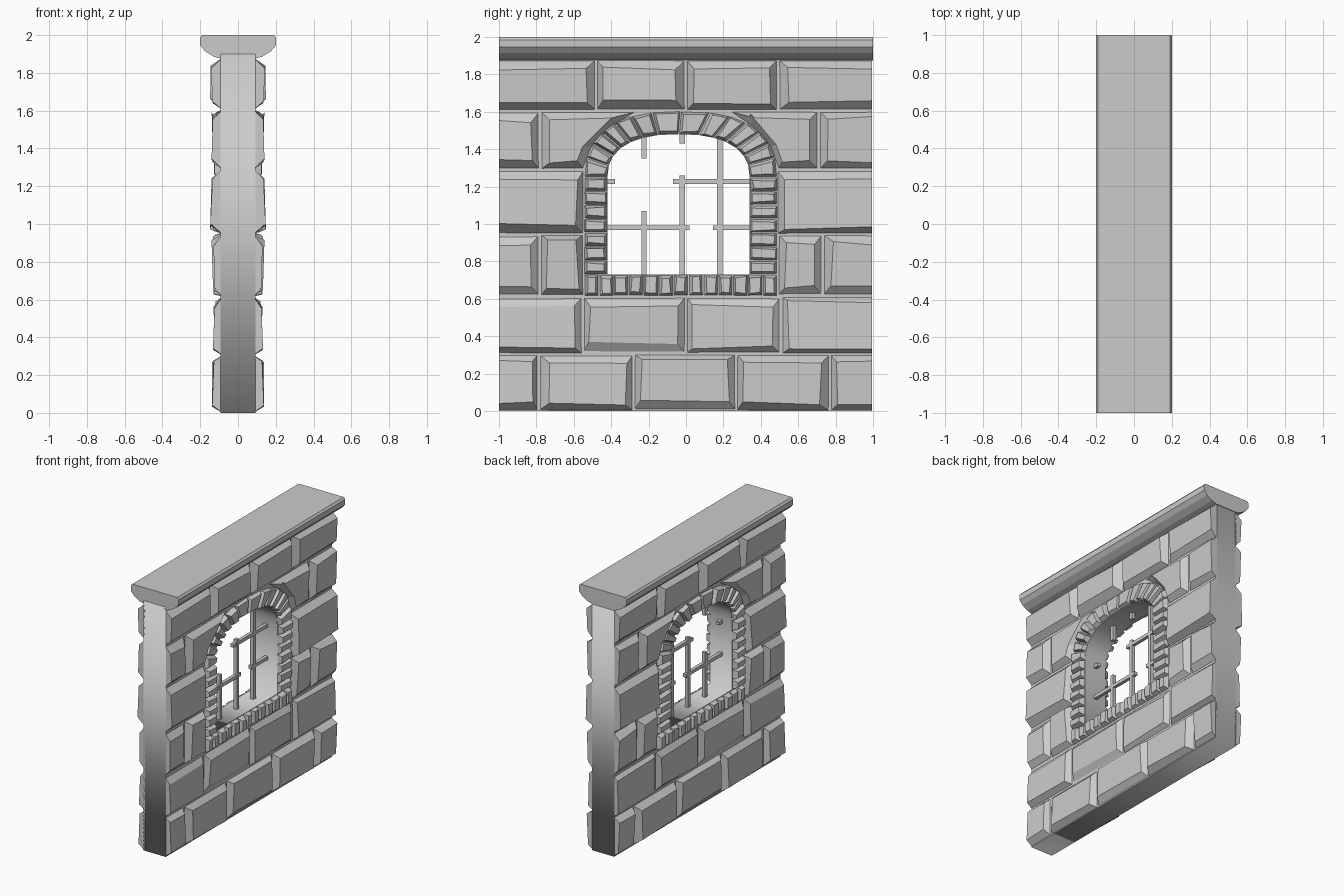
import bpy, bmesh, math, random
from mathutils import Matrix, Vector

if "Cube" in bpy.data.objects:
    bpy.data.objects.remove(bpy.data.objects["Cube"])

random.seed(4)
CORE = 0.093


def finish(name, bm, mirror=False):
    bmesh.ops.recalc_face_normals(bm, faces=bm.faces)
    me = bpy.data.meshes.new(name)
    bm.to_mesh(me)
    bm.free()
    ob = bpy.data.objects.new(name, me)
    bpy.context.collection.objects.link(ob)
    if mirror:
        mod = ob.modifiers.new("other_face", 'MIRROR')
        mod.use_axis[0] = True
        mod.use_mirror_merge = False
    return ob


def inset_poly(poly, width):
    """Offset each edge inward (counter-clockwise polygon); wall ends stay flush."""
    lines = []
    n = len(poly)
    for i in range(n):
        a, b = Vector(poly[i]), Vector(poly[(i + 1) % n])
        d = (b - a).normalized()
        flush = abs(a.x) > 0.98 and abs(b.x) > 0.98
        w = 0 if flush else width * random.uniform(0.75, 1.25)
        lines.append((a + Vector((-d.y, d.x)) * w, d))
    out = []
    for i in range(n):
        (p, d), (q, e) = lines[i - 1], lines[i]
        cross = d.x * e.y - d.y * e.x
        s = ((q - p).x * e.y - (q - p).y * e.x) / cross if abs(cross) > 0.02 else (q - p).dot(d)
        out.append(p + d * s)
    return out


def stone(bm, poly, depth, width, jitter):
    """Rough bevelled block standing proud of the core, outline given in y, z."""
    tilt = random.uniform(-0.05, 0.05)
    mid = sum(p[1] for p in poly) / len(poly)
    base = [bm.verts.new((CORE - 0.01, y, z)) for y, z in poly]
    top = []
    for p in inset_poly(poly, width):
        y = p.x if abs(p.x) > 0.98 else p.x + random.uniform(-jitter, jitter)
        top.append(bm.verts.new((depth + tilt * (p.y - mid), y,
                                 p.y + random.uniform(-jitter, jitter))))
    n = len(poly)
    bm.faces.new(top)
    bm.faces.new(base[::-1])
    for i in range(n):
        j = (i + 1) % n
        bm.faces.new((base[i], base[j], top[j], top[i]))


def arch(t, cy, a, b, n):
    """Flattened arch point, t from 0 (right) to 1 (left)."""
    c, s = math.cos(t * math.pi), math.sin(t * math.pi)
    return (cy + a * math.copysign(abs(c) ** (2 / n), c), 1.25 + b * abs(s) ** (2 / n))


def inner(t):
    return arch(t, -0.04, 0.38, 0.23, 2.4)


def outer(t):
    return arch(t, -0.028, 0.517, 0.355, 2.5)


# Wall core with the arched window cut through it
cu = bpy.data.curves.new("wall_core", 'CURVE')
cu.dimensions = '2D'
cu.fill_mode = 'BOTH'
cu.extrude = CORE
opening = [(-0.42, 0.73), (0.34, 0.73)] + [inner(i / 14) for i in range(15)]
for pts in ([(-1, 0), (0.995, 0), (0.995, 1.9), (-1, 1.9)], opening):
    sp = cu.splines.new('POLY')
    sp.points.add(len(pts) - 1)
    for q, (y, z) in zip(sp.points, pts):
        q.co = (y, z, 0, 1)
    sp.use_cyclic_u = True
core = bpy.data.objects.new("wall_core", cu)
core.matrix_world = Matrix(((0, 0, 1, 0), (1, 0, 0, 0), (0, 1, 0, 0), (0, 0, 0, 1)))
bpy.context.collection.objects.link(core)

# Courses of large blocks: bottom, top, depth, runs of joints
E = 0.995
courses = [
    (0.0, 0.305, 0.135, [[-1, -0.79, -0.28, 0.27, 0.77, E]]),
    (0.305, 0.615, 0.124, [[-1, -0.55, 0.0, 0.51, E]]),
    (0.615, 0.945, 0.132, [[-1, -0.78, -0.545], [0.49, 0.73, E]]),
    (0.945, 1.29, 0.139, [[-1, -0.545], [0.485, E]]),
    (1.29, 1.605, 0.133, [[-1, -0.78], [0.71, E]]),
    (1.605, 1.88, 0.142, [[-1, -0.48, 0.0, 0.49, E]]),
]
for k, (z0, z1, depth, runs) in enumerate(courses):
    bm = bmesh.new()
    for run in runs:
        for y0, y1 in zip(run, run[1:]):
            stone(bm, [(y0, z0), (y1, z0), (y1, z1), (y0, z1)],
                  depth + random.uniform(-0.005, 0.005), 0.045, 0.01)
    if k == 4:
        # blocks shaped to the arch
        stone(bm, [(-0.78, z0), (-0.545, z0), (-0.5, 1.41), (-0.4, 1.51), (-0.25, z1), (-0.78, z1)],
              0.135, 0.045, 0.008)
        stone(bm, [(0.49, z0), (0.71, z0), (0.71, z1), (0.22, z1), (0.36, 1.51), (0.45, 1.41)],
              0.135, 0.045, 0.008)
    finish("block_course_%d" % (k + 1), bm, True)

# Small stones around the window: sill, jambs, arch
bm = bmesh.new()


def small(poly):
    stone(bm, poly, 0.125 + random.uniform(-0.008, 0.008), 0.016, 0.005)


N = 13
for i in range(N):
    y0, y1 = (-0.545 + 1.034 * j / N for j in (i, i + 1))
    small([(y0, 0.615), (y1, 0.615), (y1, 0.73), (y0, 0.73)])
for i in range(7):
    z0, z1 = (0.73 + 0.52 * j / 7 for j in (i, i + 1))
    small([(-0.545, z0), (-0.42, z0), (-0.42, z1), (-0.545, z1)])
    small([(0.34, z0), (0.489, z0), (0.489, z1), (0.34, z1)])
for i in range(14):
    t0, t1 = i / 14, (i + 1) / 14
    small([inner(t0), outer(t0), outer(t1), inner(t1)])
finish("window_surround", bm, True)

# Coping along the top
half = [(0.09, 1.875), (0.13, 1.887), (0.175, 1.915), (0.2, 1.945), (0.202, 1.985), (0.19, 2.0)]
profile = half + [(-x, z) for x, z in reversed(half)]
bm = bmesh.new()
face = bm.faces.new([bm.verts.new((x, -1, z)) for x, z in profile])
ext = bmesh.ops.extrude_face_region(bm, geom=[face], use_keep_orig=True)
bmesh.ops.translate(bm, vec=(0, 2, 0),
                    verts=[g for g in ext["geom"] if isinstance(g, bmesh.types.BMVert)])
finish("coping", bm)

# Broken window bars
bm = bmesh.new()


def bar(y0, y1, z0, z1, w):
    m = Matrix.Translation((0, (y0 + y1) / 2, (z0 + z1) / 2)) @ Matrix.Diagonal((w, y1 - y0, z1 - z0, 1))
    bmesh.ops.create_cube(bm, size=1, matrix=m)


for y, z0, z1 in [(-0.225, 0.72, 1.07), (-0.225, 1.35, 1.5), (-0.02, 0.72, 1.26),
                  (-0.02, 1.43, 1.5), (0.18, 0.72, 1.5)]:
    bar(y - 0.014, y + 0.014, z0, z1, 0.028)
for z, y0, y1 in [(0.98, -0.43, 0.02), (0.98, 0.145, 0.35), (1.227, -0.43, -0.38), (1.227, -0.07, 0.35)]:
    bar(y0, y1, z - 0.013, z + 0.013, 0.026)
finish("window_bars", bm)
